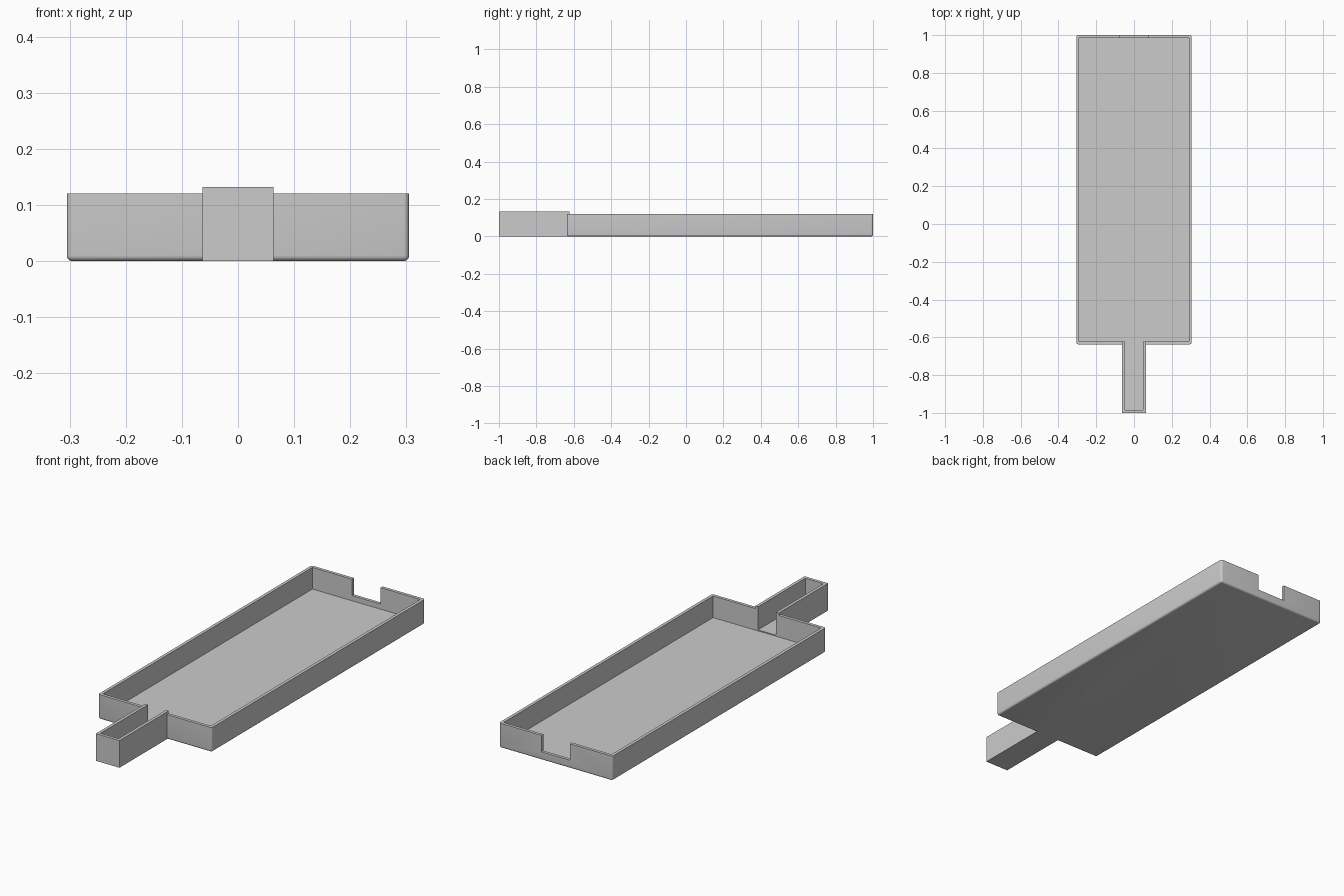
import bpy
import bmesh
from mathutils import Vector

if "Cube" in bpy.data.objects:
    bpy.data.objects.remove(bpy.data.objects["Cube"])

# Plain grey for the whole model
grey = bpy.data.materials.new("plain_grey")
grey.use_nodes = True
grey.diffuse_color = (0.6, 0.6, 0.6, 1)
grey.node_tree.nodes["Principled BSDF"].inputs["Base Color"].default_value = (0.6, 0.6, 0.6, 1)


def box(name, low, high, rounding=0.0):
    """Box between two corners; rounds every edge except the top rim."""
    low, high = Vector(low), Vector(high)
    bm = bmesh.new()
    bmesh.ops.create_cube(bm, size=1)
    for v in bm.verts:
        v.co = (low + high) / 2 + v.co * (high - low)
    if rounding:
        edges = [e for e in bm.edges if min(v.co.z for v in e.verts) < low.z + 0.001]
        bmesh.ops.bevel(bm, geom=edges, offset=rounding, segments=5,
                        profile=0.5, affect='EDGES')
    mesh = bpy.data.meshes.new(name)
    bm.to_mesh(mesh)
    bm.free()
    obj = bpy.data.objects.new(name, mesh)
    bpy.context.collection.objects.link(obj)
    mesh.materials.append(grey)
    return obj


def combine(obj, other, operation):
    mod = obj.modifiers.new(other.name, 'BOOLEAN')
    mod.operation = operation
    mod.solver = 'EXACT'
    mod.object = other
    bpy.context.view_layer.objects.active = obj
    bpy.ops.object.modifier_apply(modifier=mod.name)
    bpy.data.objects.remove(other)


WALL = 0.015
HALF, FRONT, BACK, RIM = 0.305, -0.637, 1.0, 0.12
SPOUT, SPOUT_RIM, TIP = 0.0635, 0.132, -1.0

# Tray body with rounded base and corners, joined to the square spout
tray = box("tray_with_spout", (-HALF, FRONT, 0), (HALF, BACK, RIM), 0.01)
combine(tray, box("spout", (-SPOUT, TIP, 0), (SPOUT, FRONT + WALL, SPOUT_RIM)), 'UNION')

# Hollow of the tray, channel of the spout and notch in the back wall
combine(tray, box("tray_hollow", (WALL - HALF, FRONT + WALL, WALL),
                  (HALF - WALL, BACK - WALL, 0.3)), 'DIFFERENCE')
combine(tray, box("spout_channel", (WALL - SPOUT, TIP + WALL, 0.02),
                  (SPOUT - WALL, FRONT + 0.05, 0.3)), 'DIFFERENCE')
combine(tray, box("back_notch", (-0.077, BACK - 0.05, 0.04),
                  (0.077, BACK + 0.05, 0.3)), 'DIFFERENCE')

# Smooth the rounded edges and keep the corners sharp
bpy.ops.object.select_all(action='DESELECT')
tray.select_set(True)
bpy.context.view_layer.objects.active = tray
bpy.ops.object.shade_smooth_by_angle(angle=0.6)
